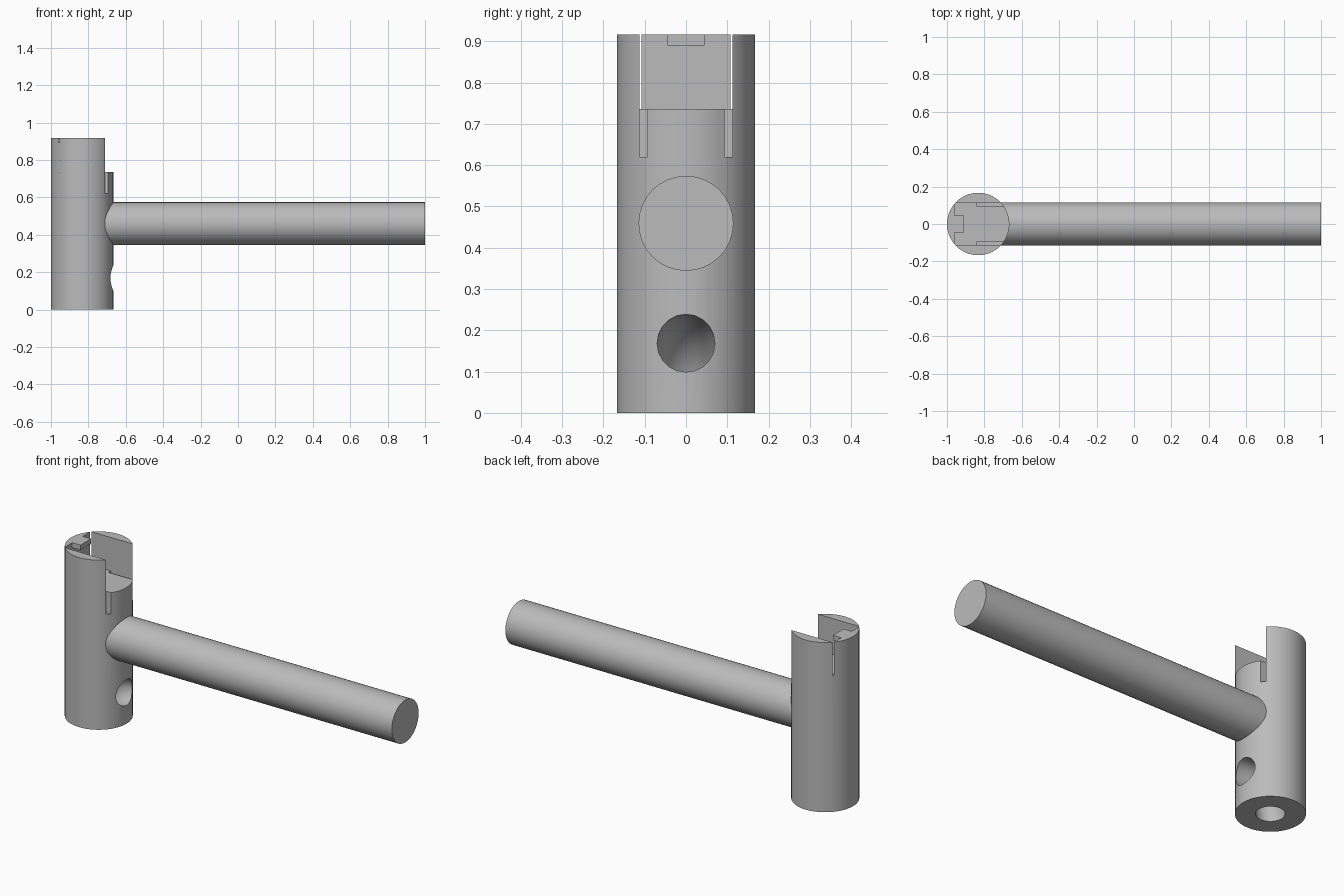
import bpy
import math

# Remove the default cube only
cube = bpy.data.objects.get("Cube")
if cube:
    bpy.data.objects.remove(cube, do_unlink=True)

HEAD_X, HEAD_R, HEIGHT = -0.833, 0.167, 0.917
SLOT_Y, SLOT_Z, WALL_X = 0.113, 0.736, -0.96

grey = bpy.data.materials.new("plain grey")
grey.use_nodes = True
grey.diffuse_color = (0.5, 0.5, 0.5, 1)
grey.node_tree.nodes["Principled BSDF"].inputs["Base Color"].default_value = (0.5, 0.5, 0.5, 1)


def box(name, lo, hi):
    """Box spanning two opposite corners."""
    bpy.ops.mesh.primitive_cube_add(size=1, location=[(a + b) / 2 for a, b in zip(lo, hi)])
    obj = bpy.context.object
    obj.name = name
    obj.scale = [b - a for a, b in zip(lo, hi)]
    bpy.ops.object.transform_apply(location=False, rotation=False, scale=True)
    return obj


def cylinder(name, radius, length, location, sides, tilt=0):
    bpy.ops.mesh.primitive_cylinder_add(vertices=sides, radius=radius, depth=length,
                                        location=location, rotation=(0, tilt, 0))
    obj = bpy.context.object
    obj.name = name
    return obj


def elbow(name, radius, bend):
    """Quarter-turn tube from the bottom of the head out through its side."""
    cx = HEAD_X + bend
    arc = [math.radians(a) for a in range(0, 91, 6)]
    path = [(HEAD_X, 0, -0.05)]
    path += [(cx - bend * math.cos(a), 0, bend * math.sin(a)) for a in arc]
    path.append((cx + 0.05, 0, bend))
    curve = bpy.data.curves.new(name, "CURVE")
    curve.dimensions = "3D"
    curve.bevel_depth = radius
    curve.bevel_resolution = 8
    curve.use_fill_caps = True
    spline = curve.splines.new("POLY")
    spline.points.add(len(path) - 1)
    for point, co in zip(spline.points, path):
        point.co = (*co, 1)
    obj = bpy.data.objects.new(name, curve)
    bpy.context.collection.objects.link(obj)
    select(obj)
    bpy.ops.object.convert(target="MESH")
    return bpy.context.object


def select(obj):
    bpy.ops.object.select_all(action="DESELECT")
    obj.select_set(True)
    bpy.context.view_layer.objects.active = obj


def cut(target, cutter):
    mod = target.modifiers.new("cut", "BOOLEAN")
    mod.operation, mod.solver, mod.object = "DIFFERENCE", "EXACT", cutter
    select(target)
    bpy.ops.object.modifier_apply(modifier=mod.name)
    bpy.data.objects.remove(cutter, do_unlink=True)


def finish(obj):
    obj.data.materials.clear()
    obj.data.materials.append(grey)
    select(obj)
    bpy.ops.object.shade_smooth_by_angle(angle=math.radians(30))


# Upright head with an open slot in the top
head = cylinder("head", HEAD_R, HEIGHT, (HEAD_X, 0, HEIGHT / 2), 40)
cut(head, box("slot_cutter", (WALL_X, -SLOT_Y, SLOT_Z), (-0.6, SLOT_Y, 1)))

# Narrow grooves running down from the slot floor on both sides
for side in (-1, 1):
    ys = sorted((side * 0.093, side * SLOT_Y))
    cut(head, box("groove_cutter", (-0.84, ys[0], 0.62), (-0.6, ys[1], 0.8)))

# Curved channel joining the bottom hole and the side hole
cut(head, elbow("channel_cutter", 0.07, 0.169))
finish(head)

# Small tab on the back wall of the slot
finish(box("slot_tab", (WALL_X - 0.01, -0.045, 0.89), (-0.91, 0.045, HEIGHT)))

# Round handle
handle_start = -0.80
finish(cylinder("handle", 0.115, 1 - handle_start, ((1 + handle_start) / 2, 0, 0.459),
                32, math.pi / 2))
